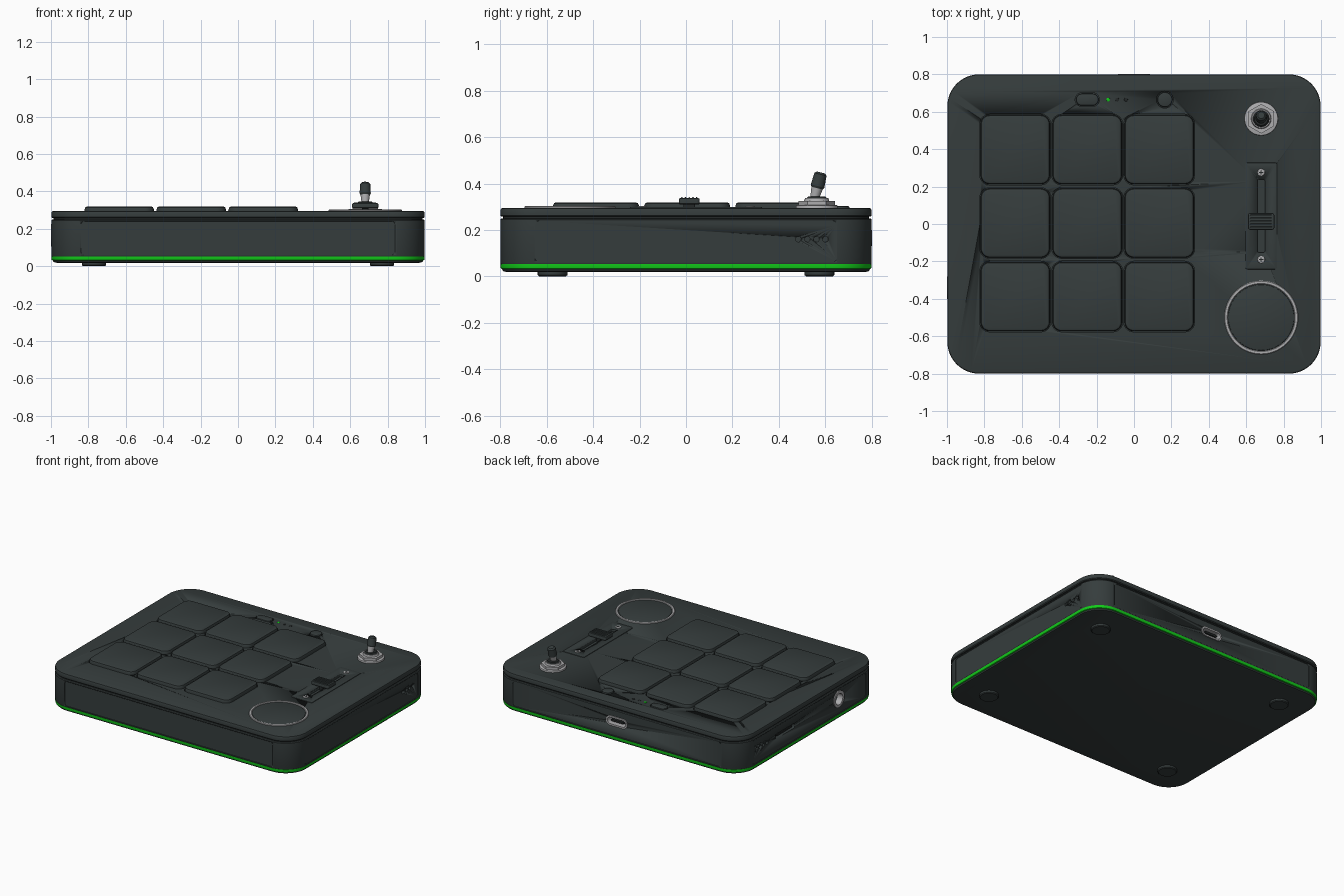
import bpy, bmesh, math
from mathutils import Matrix, Vector

if "Cube" in bpy.data.objects:
    bpy.data.objects.remove(bpy.data.objects["Cube"])


def material(name, rgb, rough=0.6):
    m = bpy.data.materials.new(name)
    m.use_nodes = True
    m.diffuse_color = (*rgb, 1)
    bsdf = m.node_tree.nodes["Principled BSDF"]
    bsdf.inputs["Base Color"].default_value = (*rgb, 1)
    bsdf.inputs["Roughness"].default_value = rough
    return m


CHARCOAL = material("charcoal plastic", (0.036, 0.046, 0.046))
BLACK = material("black rubber", (0.018, 0.022, 0.022))
GREEN = material("bright green", (0.006, 0.6, 0.01))
METAL = material("light metal", (0.42, 0.42, 0.43), 0.35)

UP = (0, 0, 0)
BACK = (-math.pi / 2, 0, 0)
FRONT = (math.pi / 2, 0, 0)
PLUS_X = (0, math.pi / 2, 0)
MINUS_X = (0, -math.pi / 2, 0)


def finish(ob):
    bpy.ops.object.select_all(action="DESELECT")
    ob.select_set(True)
    bpy.context.view_layer.objects.active = ob
    bpy.ops.object.shade_smooth_by_angle(angle=math.radians(35))


def outline(w, d, r, seg):
    """Rounded rectangle, counter-clockwise."""
    pts = []
    for q, (sx, sy) in enumerate([(1, 1), (-1, 1), (-1, -1), (1, -1)]):
        for i in range(seg + 1):
            a = math.pi / 2 * (q + i / seg)
            pts.append((sx * (w / 2 - r) + r * math.cos(a),
                        sy * (d / 2 - r) + r * math.sin(a)))
    return pts


def loft(name, w, d, r, profile, mat, loc=(0, 0, 0), rot=UP, seg=8, ring=False):
    """Stack rounded rectangles along (inset, height) steps; ring closes the loop."""
    bm = bmesh.new()
    rows = []
    for inset, z in profile:
        pts = outline(w - 2 * inset, d - 2 * inset, max(r - inset, 0.001), seg)
        rows.append([bm.verts.new((x, y, z)) for x, y in pts])
    pairs = list(zip(rows, rows[1:]))
    if ring:
        pairs.append((rows[-1], rows[0]))
    else:
        bm.faces.new(rows[0][::-1])
        bm.faces.new(rows[-1])
    n = len(rows[0])
    for a, b in pairs:
        for i in range(n):
            j = (i + 1) % n
            bm.faces.new((a[i], a[j], b[j], b[i]))
    bmesh.ops.remove_doubles(bm, verts=bm.verts, dist=1e-5)
    bmesh.ops.recalc_face_normals(bm, faces=bm.faces)
    me = bpy.data.meshes.new(name)
    bm.to_mesh(me)
    bm.free()
    me.materials.append(mat)
    ob = bpy.data.objects.new(name, me)
    ob.location, ob.rotation_euler = loc, rot
    bpy.context.collection.objects.link(ob)
    finish(ob)
    return ob


def disc(name, r, profile, mat, loc, rot=UP, seg=8, ring=False):
    return loft(name, 2 * r, 2 * r, r, profile, mat, loc, rot, seg, ring)


def soft(z0, z1, b):
    """Profile with a rounded upper edge."""
    return [(0, z0), (0, z1 - b), (b * 0.3, z1 - b * 0.3), (b, z1)]


def cut(target, w, d, r, depth, loc, rot=UP):
    """Sink a rounded pocket below the surface point loc."""
    tool = loft("cutter", w, d, r, [(0, -depth), (0, 0.05)], CHARCOAL, loc, rot, 6)
    tool.hide_render = True
    mod = target.modifiers.new("pocket", "BOOLEAN")
    mod.operation, mod.solver, mod.object = "DIFFERENCE", "EXACT", tool
    bpy.context.view_layer.objects.active = target
    bpy.ops.object.modifier_apply(modifier=mod.name)
    bpy.data.objects.remove(tool)


# Housing layers
W, D, R, TOP = 1.996, 1.6, 0.17, 0.295
loft("base_plate", W, D, R, [(0.03, 0.018), (0.012, 0.022), (0.006, 0.034)], CHARCOAL, seg=12)
loft("green_strip", W, D, R, [(0.012, 0.028), (0.002, 0.034), (0, 0.042), (0, 0.053)], GREEN, seg=12)
body = loft("body", W, D, R, [(0.002, 0.053), (0, 0.058), (0, 0.245), (0.005, 0.25)], CHARCOAL, seg=12)
loft("seam", W, D, R, [(0.012, 0.245), (0.012, 0.265)], BLACK, seg=12)
lid = loft("top_plate", W, D, R,
           [(0.005, 0.257), (0, 0.262)] + soft(0.27, TOP, 0.01), CHARCOAL, seg=12)

# Shallow side panels
HX, HY, ZP, SINK = W / 2, D / 2, 0.15, 0.005
for rot, y in ((FRONT, -HY), (BACK, HY)):
    cut(body, 1.68, 0.18, 0.02, SINK, (0, y, ZP), rot)
for rot, x in ((PLUS_X, HX), (MINUS_X, -HX)):
    cut(body, 0.18, 1.3, 0.02, SINK, (x, 0, ZP), rot)
    # Vent holes
    for i in range(4):
        cut(body, 0.024, 0.024, 0.012, 0.025, (x, 0.484 + 0.039 * i, 0.16), rot)

# Card slot and sockets
PORT_Z = 0.165
cut(body, 0.034, 0.22, 0.012, 0.03, (-HX, 0.275, PORT_Z), MINUS_X)
loft("card", 0.012, 0.18, 0.004, [(0, -0.03), (0, -0.012)], BLACK, (-HX, 0.275, PORT_Z), MINUS_X)
cut(body, 0.15, 0.05, 0.025, 0.05, (0, HY, PORT_Z), BACK)
TUBE = [(0, -0.045), (0, 0.002), (0.012, 0.002), (0.012, -0.045)]
loft("usb_shell", 0.17, 0.07, 0.035, TUBE, METAL, (0, HY, PORT_Z), BACK, ring=True)
loft("usb_tongue", 0.1, 0.014, 0.004, [(0, -0.045), (0, -0.008)], BLACK, (0, HY, PORT_Z), BACK)
cut(body, 0.09, 0.09, 0.045, 0.08, (-HX, -0.34, PORT_Z), MINUS_X)
disc("audio_jack_rim", 0.06, [(0, -0.04), (0, 0.002), (0.02, 0.002), (0.02, -0.04)],
     METAL, (-HX, -0.34, PORT_Z), MINUS_X, ring=True)

# Feet
for sx in (-1, 1):
    for sy in (-1, 1):
        disc("foot", 0.064, [(0.006, 0), (0, 0.005), (0, 0.022)], CHARCOAL,
             (sx * 0.77, sy * 0.575, 0))

# Pads in their pockets
for row in range(3):
    for col in range(3):
        x, y = -0.635 + 0.385 * col, 0.398 - 0.393 * row
        cut(lid, 0.378, 0.378, 0.052, 0.015, (x, y, TOP))
        loft("pad", 0.37, 0.37, 0.048, soft(-0.016, 0.024, 0.014), CHARCOAL, (x, y, TOP))

# Buttons and indicator lights
BY = 0.665
cut(lid, 0.13, 0.073, 0.036, 0.015, (-0.25, BY, TOP))
loft("pill_button", 0.12, 0.063, 0.031, soft(-0.016, 0.006, 0.006), CHARCOAL, (-0.25, BY, TOP))
cut(lid, 0.09, 0.09, 0.045, 0.015, (0.165, BY, TOP))
disc("round_button", 0.04, soft(-0.016, 0.008, 0.007), CHARCOAL, (0.165, BY, TOP))
for x, mat in ((-0.138, GREEN), (-0.09, BLACK), (-0.043, BLACK)):
    disc("indicator_light", 0.01, soft(-0.005, 0.003, 0.002), mat, (x, BY, TOP), seg=4)

# Touch dial
CX = 0.68
disc("dial_ring", 0.197, [(0, -0.01), (0, 0.004), (0.003, 0.007), (0.015, 0.007), (0.018, 0.004), (0.018, -0.01)],
     METAL, (CX, -0.5, TOP), seg=20, ring=True)
disc("dial_disc", 0.176, soft(-0.01, 0.003, 0.003), CHARCOAL, (CX, -0.5, TOP), seg=20)

# Slider
SY = 0.043
face = loft("slider_plate", 0.17, 0.57, 0.012, soft(-0.004, 0.004, 0.002), CHARCOAL, (CX, SY, TOP))
for part in (lid, face):
    cut(part, 0.042, 0.39, 0.01, 0.018, (CX, SY, TOP))
for y in (SY - 0.233, SY + 0.233):
    disc("slider_screw", 0.02, soft(0, 0.008, 0.004), METAL, (CX, y, TOP), seg=5)
    for w, d in ((0.024, 0.006), (0.006, 0.024)):
        loft("screw_cross", w, d, 0.002, [(0, 0.006), (0, 0.0085)], BLACK, (CX, y, TOP), seg=1)
KNOB = (CX, 0.014, TOP)
loft("slider_stem", 0.034, 0.05, 0.005, [(0, -0.017), (0, 0.02)], BLACK, KNOB)
loft("slider_knob", 0.14, 0.09, 0.012, [(0.006, 0.014), (0, 0.018)] + soft(0.02, 0.042, 0.006), CHARCOAL, KNOB)
for i in range(5):
    loft("knob_rib", 0.118, 0.007, 0.003, soft(0.04, 0.046, 0.002), CHARCOAL,
         (CX, KNOB[1] + 0.016 * (i - 2), TOP), seg=2)

# Toggle switch
TY = 0.563
BASE = (CX, TY, TOP)
disc("toggle_washer", 0.09, soft(-0.002, 0.012, 0.003), METAL, BASE)


def cone(name, r1, r2, z0, z1, mat, sides=24, matrix=Matrix()):
    bm = bmesh.new()
    place = matrix @ Matrix.Translation((0, 0, (z0 + z1) / 2))
    bmesh.ops.create_cone(bm, cap_ends=True, segments=sides, radius1=r1, radius2=r2,
                          depth=z1 - z0, matrix=place)
    me = bpy.data.meshes.new(name)
    bm.to_mesh(me)
    bm.free()
    me.materials.append(mat)
    ob = bpy.data.objects.new(name, me)
    ob.location = BASE
    bpy.context.collection.objects.link(ob)
    finish(ob)


cone("toggle_nut", 0.079, 0.079, 0.012, 0.03, METAL, 6)
cone("toggle_bushing", 0.054, 0.05, 0.03, 0.042, METAL)
cone("toggle_collar", 0.044, 0.036, 0.042, 0.05, BLACK)
tilt = Matrix.Translation((0, -0.012, 0.03)) @ Matrix.Rotation(math.radians(-14), 4, "X")
cone("toggle_lever", 0.018, 0.026, 0.005, 0.065, METAL, matrix=tilt)
cone("toggle_cap", 0.024, 0.03, 0.055, 0.066, CHARCOAL, matrix=tilt)
cone("toggle_cap_grip", 0.03, 0.027, 0.066, 0.118, CHARCOAL, matrix=tilt)
cone("toggle_cap_tip", 0.027, 0.018, 0.118, 0.126, CHARCOAL, matrix=tilt)
